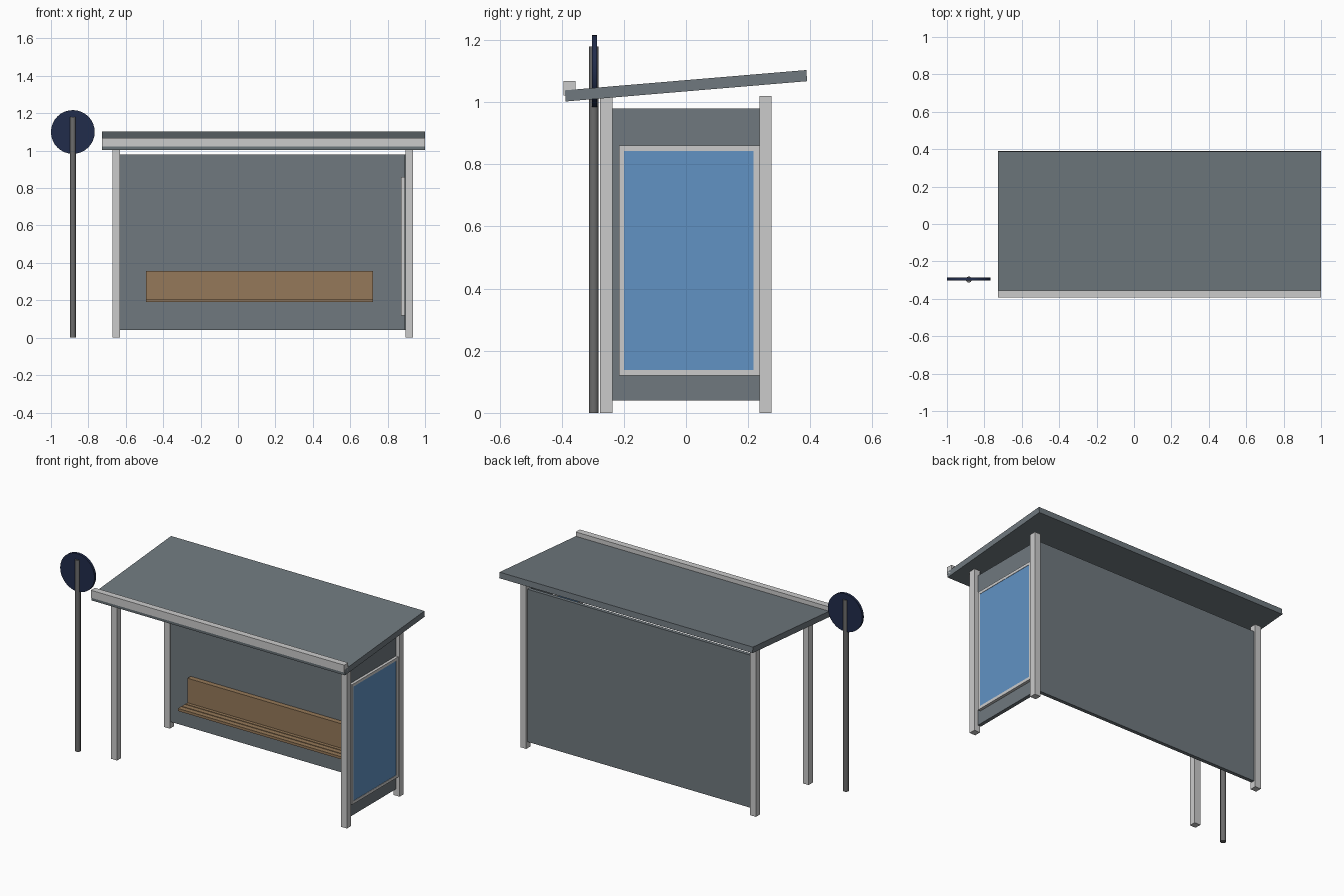
import bpy, math

if "Cube" in bpy.data.objects:
    bpy.data.objects.remove(bpy.data.objects["Cube"])


def material(name, rgb):
    m = bpy.data.materials.new(name)
    m.diffuse_color = (*rgb, 1)
    m.use_nodes = True
    m.node_tree.nodes["Principled BSDF"].inputs["Base Color"].default_value = m.diffuse_color
    return m


SLATE = material("slate", (0.16, 0.19, 0.21))
WOOD = material("wood", (0.30, 0.19, 0.10))
BLUE = material("poster_blue", (0.12, 0.29, 0.55))
NAVY = material("navy", (0.015, 0.025, 0.07))
DARK = material("dark_metal", (0.15, 0.15, 0.15))


def box(name, x, y, z, mat=None):
    """Box from (min, max) ranges on each axis."""
    bpy.ops.mesh.primitive_cube_add(size=1, location=[sum(r) / 2 for r in (x, y, z)])
    o = bpy.context.object
    o.name = name
    o.scale = [r[1] - r[0] for r in (x, y, z)]
    bpy.ops.object.transform_apply(location=False, rotation=False, scale=True)
    if mat:
        o.data.materials.append(mat)
    return o


def cylinder(name, r, depth, loc, mat, sides, rot=(0, 0, 0)):
    bpy.ops.mesh.primitive_cylinder_add(vertices=sides, radius=r, depth=depth,
                                        location=loc, rotation=rot)
    o = bpy.context.object
    o.name = name
    o.data.materials.append(mat)
    bpy.ops.object.shade_smooth_by_angle(angle=math.radians(35))
    return o


# Four corner posts
for side, px in (("left", -0.65), ("right", 0.916)):
    for end, py in (("front", -0.257), ("back", 0.256)):
        box(f"{end}_{side}_post", (px - 0.02, px + 0.02), (py - 0.02, py + 0.02), (0, 1.02))

# Back wall and side wall
box("back_wall", (-0.632, 0.898), (0.243, 0.265), (0.04, 0.98), SLATE)
box("side_wall", (0.889, 0.911), (-0.238, 0.243), (0.04, 0.98), SLATE)

# Tilted roof slab with gutter along the front edge
roof = box("roof", (-0.727, 1.0), (-0.39, 0.39), (1.035, 1.071), SLATE)
roof.rotation_euler.x = math.radians(4.8)
box("gutter", (-0.727, 1.0), (-0.394, -0.355), (1.022, 1.068))

# Poster case on the side wall: frame bars around a poster panel
fx = (0.872, 0.928)
for name, z in (("frame_bottom", (0.12, 0.138)), ("frame_top", (0.843, 0.86))):
    box(name, fx, (-0.215, 0.236), z)
for name, y in (("frame_front", (-0.215, -0.199)), ("frame_back", (0.217, 0.236))):
    box(name, fx, y, (0.138, 0.843))
box("poster", (0.874, 0.926), (-0.199, 0.217), (0.138, 0.843), BLUE)

# Wall-mounted bench: seat slats and backrest
bx = (-0.493, 0.722)
for i, y in enumerate(((0.12, 0.15), (0.156, 0.186), (0.192, 0.243))):
    box(f"seat_slat_{i + 1}", bx, y, (0.19, 0.206), WOOD)
box("backrest", bx, (0.212, 0.243), (0.206, 0.357), WOOD)

# Stop sign: pole and round plate
cylinder("sign_pole", 0.016, 1.18, (-0.883, -0.297, 0.59), DARK, 16)
cylinder("sign_plate", 0.117, 0.016, (-0.883, -0.295, 1.1), NAVY, 32, (math.pi / 2, 0, 0))
